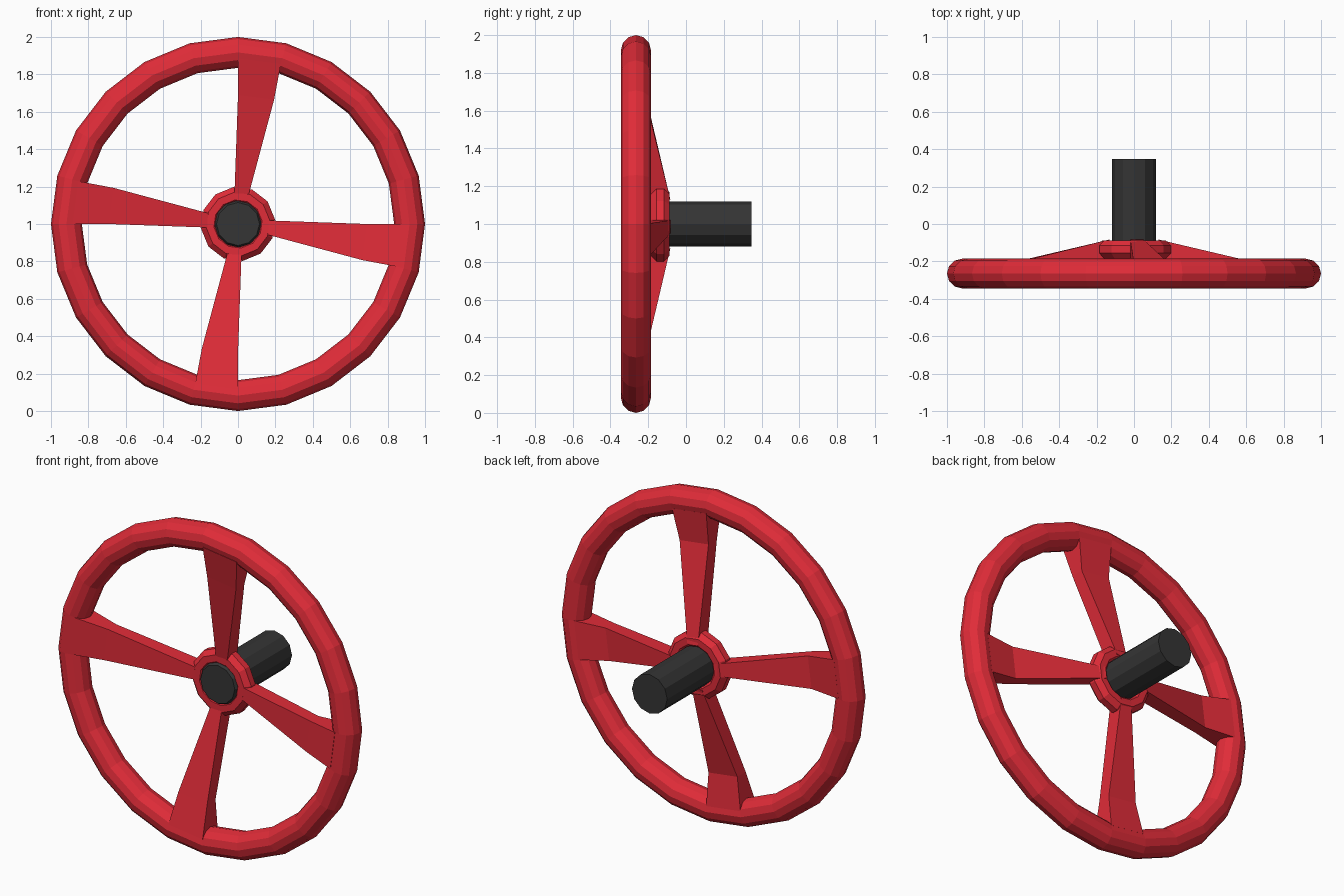
import bpy, bmesh
from math import pi, sin, cos, radians
from mathutils import Matrix

if "Cube" in bpy.data.objects:
    bpy.data.objects.remove(bpy.data.objects["Cube"])

CZ = 1.0  # height of the wheel axis


def material(name, rgb):
    m = bpy.data.materials.new(name)
    m.diffuse_color = (*rgb, 1)
    m.use_nodes = True
    m.node_tree.nodes["Principled BSDF"].inputs["Base Color"].default_value = m.diffuse_color
    return m


red = material("red_paint", (0.75, 0.025, 0.04))
dark = material("dark_steel", (0.035, 0.035, 0.035))


def finish(bm, name, mat):
    bmesh.ops.recalc_face_normals(bm, faces=bm.faces)
    me = bpy.data.meshes.new(name)
    bm.to_mesh(me)
    bm.free()
    ob = bpy.data.objects.new(name, me)
    ob.location.z = CZ
    bpy.context.collection.objects.link(ob)
    me.materials.append(mat)
    return ob


def lathe(name, profile, steps, mat, offset=0.0, closed=False):
    """Revolve (radius, y) points about the y axis; open profiles get end caps."""
    bm = bmesh.new()
    rings = []
    for i in range(steps):
        a = offset + 2 * pi * i / steps
        rings.append([bm.verts.new((r * sin(a), y, r * cos(a))) for r, y in profile])
    n = len(profile)
    for i in range(steps):
        p, q = rings[i], rings[(i + 1) % steps]
        for j in range(n if closed else n - 1):
            k = (j + 1) % n
            bm.faces.new((p[j], p[k], q[k], q[j]))
    if not closed:
        bm.faces.new([r[0] for r in rings])
        bm.faces.new([r[-1] for r in rings])
    return finish(bm, name, mat)


def circle(r, y, rad_r, rad_y, n, start=0.0):
    return [(r + rad_r * cos(start + 2 * pi * i / n),
             y + rad_y * sin(start + 2 * pi * i / n)) for i in range(n)]


# Rim and hub ring
lathe("rim", circle(0.9175, -0.265, 0.0825, 0.08, 12), 24, red, closed=True)
lathe("hub_ring", circle(0.15, -0.136, 0.053, 0.053, 8, pi / 8), 12, red,
      offset=radians(-7.5), closed=True)

# Shaft with a slightly flared, bevelled front cap
lathe("shaft", [(0.118, 0.348), (0.118, -0.10), (0.134, -0.165), (0.115, -0.195)],
      12, dark)

# Spokes: twisted-off-centre wedges, each filling one rim segment
# stations: (left x, left z, right x, right z, front y, back y)
stations = [(-0.02, 0.13, 0.05, 0.13, -0.178, -0.083),
            (0.0, 0.69, 0.193, 0.665, -0.295, -0.215),
            (0.0, 0.885, 0.229, 0.855, -0.339, -0.193)]
for i, side in enumerate(("top", "right", "bottom", "left")):
    bm = bmesh.new()
    loops = [[bm.verts.new(c) for c in ((xl, yf, zl), (xr, yf, zr), (xr, yb, zr), (xl, yb, zl))]
             for xl, zl, xr, zr, yf, yb in stations]
    for a, b in zip(loops, loops[1:]):
        for j in range(4):
            k = (j + 1) % 4
            bm.faces.new((a[j], a[k], b[k], b[j]))
    bm.faces.new(loops[0])
    bm.faces.new(loops[-1])
    bmesh.ops.rotate(bm, verts=bm.verts, cent=(0, 0, 0),
                     matrix=Matrix.Rotation(i * pi / 2, 3, 'Y'))
    finish(bm, side + "_spoke", red)
